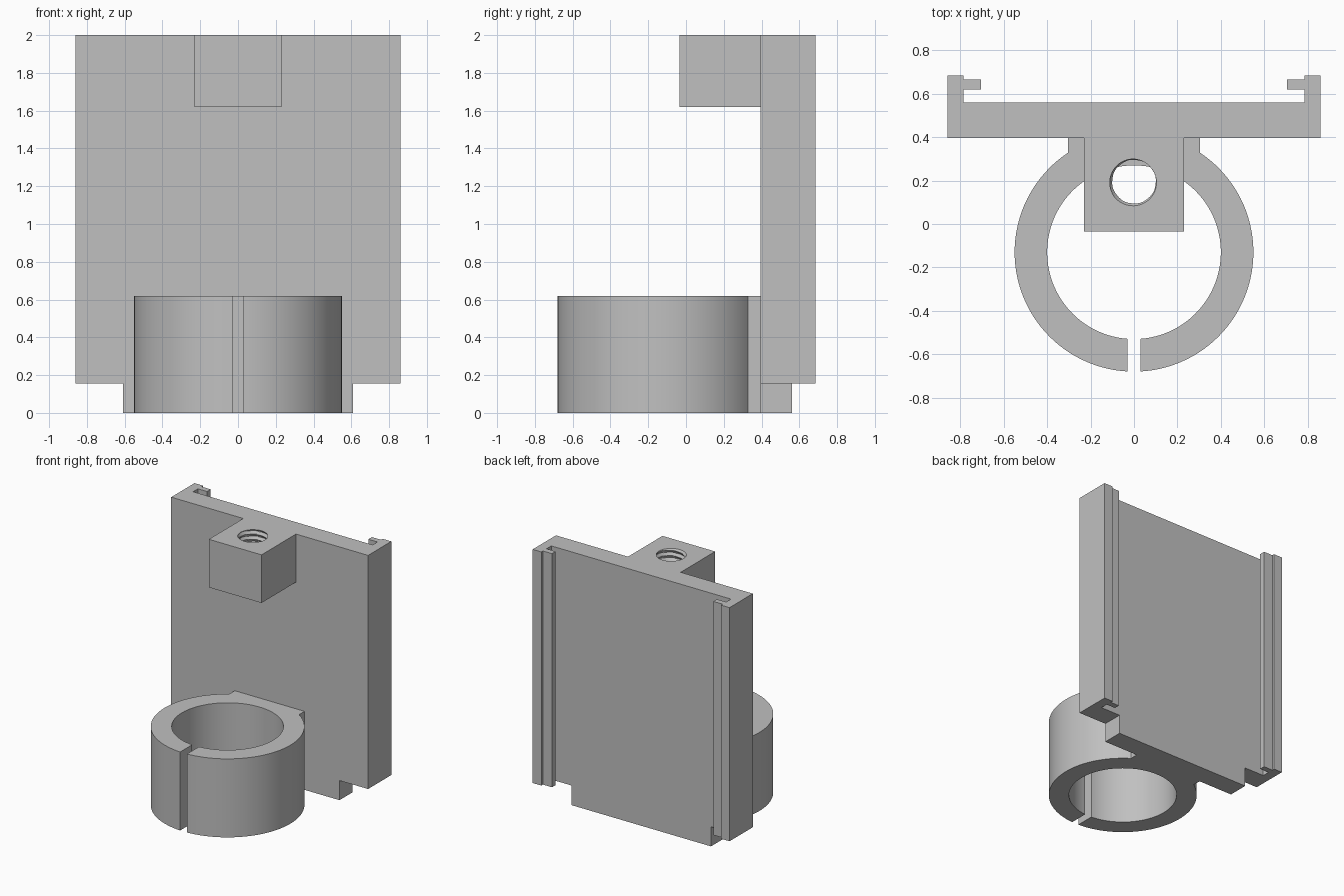
import bpy
import bmesh
from math import sin, cos, asin, pi, tau, radians

cube = bpy.data.objects.get("Cube")
if cube:
    bpy.data.objects.remove(cube, do_unlink=True)

grey = bpy.data.materials.new("light_grey")
grey.use_nodes = True
colour = (0.53, 0.53, 0.53, 1)
grey.diffuse_color = colour
grey.node_tree.nodes["Principled BSDF"].inputs["Base Color"].default_value = colour


def finish(name, bm):
    bmesh.ops.recalc_face_normals(bm, faces=bm.faces)
    mesh = bpy.data.meshes.new(name)
    bm.to_mesh(mesh)
    bm.free()
    mesh.materials.append(grey)
    obj = bpy.data.objects.new(name, mesh)
    bpy.context.collection.objects.link(obj)
    return obj


def extrude(name, outline, bottom, top):
    """Raise a flat outline into a solid between two heights."""
    bm = bmesh.new()
    face = bm.faces.new([bm.verts.new((x, y, bottom)) for x, y in outline])
    new = bmesh.ops.extrude_face_region(bm, geom=[face])["geom"]
    verts = [v for v in new if isinstance(v, bmesh.types.BMVert)]
    bmesh.ops.translate(bm, verts=verts, vec=(0, 0, top - bottom))
    return finish(name, bm)


def mirrored(half):
    return half + [(-x, y) for x, y in reversed(half)]


def rectangle(half_width, front, back):
    return mirrored([(half_width, front), (half_width, back)])


def arc(radius, start, end, steps=48):
    angles = [start + (end - start) * i / steps for i in range(steps + 1)]
    return [(radius * cos(a), RING_Y + radius * sin(a)) for a in angles]


def smooth(obj):
    bpy.ops.object.select_all(action="DESELECT")
    obj.select_set(True)
    bpy.context.view_layer.objects.active = obj
    bpy.ops.object.shade_smooth_by_angle(angle=radians(30))


FRONT, BACK = 0.395, 0.56
RING_Y, OUTER, INNER, GAP = -0.13, 0.55, 0.40, 0.03
BOSS_BOTTOM, TOP, PLATE_BOTTOM = 1.62, 2.0, 0.155
NECK = 0.305

# Plate with a hooked rail down each side of its back
rail = [(0.86, FRONT), (0.86, 0.685), (0.785, 0.685), (0.785, 0.665),
        (0.705, 0.665), (0.705, 0.62), (0.785, 0.62), (0.785, BACK)]
extrude("back_plate", mirrored(rail), PLATE_BOTTOM, TOP)
extrude("bottom_tab", rectangle(0.61, FRONT, BACK), 0, PLATE_BOTTOM)

# Split clamp ring with a short neck to the plate
half_ring = arc(INNER, pi / 2, asin(GAP / INNER) - pi / 2)
half_ring += arc(OUTER, asin(GAP / OUTER) - pi / 2, pi / 2 - asin(NECK / OUTER))
half_ring.append((NECK, FRONT))
ring = extrude("clamp_ring", mirrored(half_ring[1:]), 0, 0.62)
smooth(ring)

# Block at the top, bored with a screw thread
boss = extrude("threaded_block", rectangle(0.23, -0.035, FRONT), BOSS_BOTTOM, TOP)

PITCH, ROWS, SIDES, CREST, DEPTH = 0.042, 8, 48, 0.1, 0.015
bm = bmesh.new()
loops = []
for row in range(ROWS * 11):
    z = BOSS_BOTTOM - 0.03 + row * PITCH / ROWS
    loop = []
    for side in range(SIDES):
        turn = side / SIDES
        phase = (z / PITCH - turn) % 1
        r = CREST + DEPTH * abs(2 * phase - 1)
        loop.append(bm.verts.new((r * cos(tau * turn), 0.195 + r * sin(tau * turn), z)))
    loops.append(loop)
for low, high in zip(loops, loops[1:]):
    for i in range(SIDES):
        j = (i + 1) % SIDES
        bm.faces.new((low[i], low[j], high[j]))
        bm.faces.new((low[i], high[j], high[i]))
bm.faces.new(loops[0])
bm.faces.new(loops[-1])
cutter = finish("thread_cutter", bm)
cutter.hide_render = True
cutter.hide_set(True)

bore = boss.modifiers.new("bore", "BOOLEAN")
bore.operation = "DIFFERENCE"
bore.solver = "EXACT"
bore.object = cutter
